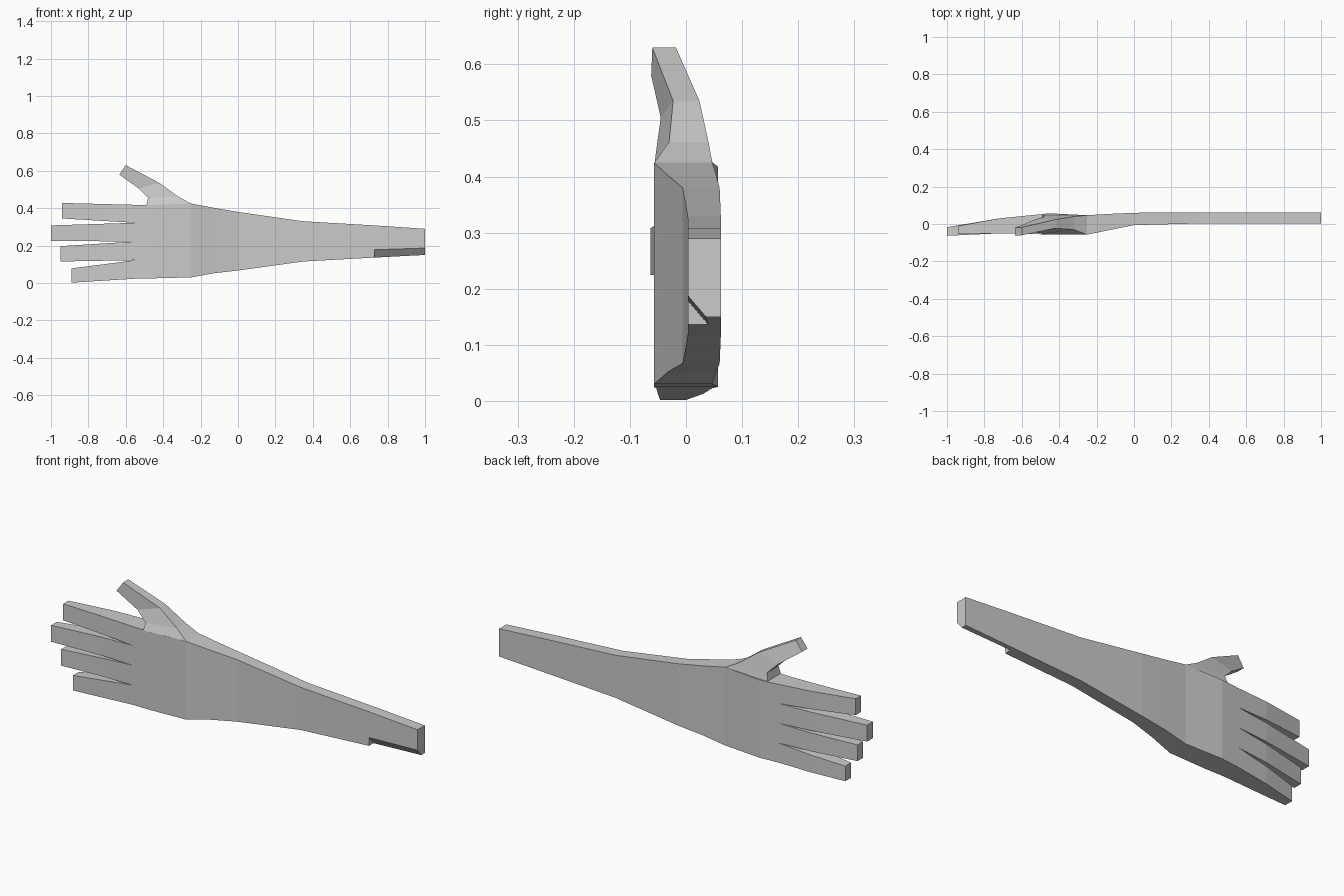
import bpy
import bmesh

cube = bpy.data.objects.get("Cube")
if cube:
    bpy.data.objects.remove(cube, do_unlink=True)

grey = bpy.data.materials.new("plain grey")
grey.use_nodes = True
colour = (0.6, 0.6, 0.6, 1)
grey.diffuse_color = colour
grey.node_tree.nodes["Principled BSDF"].inputs["Base Color"].default_value = colour


def loft(name, rings, cap_start=False, cap_end=False):
    """Skin a row of equal-sided rings into one flat-shaded part."""
    bm = bmesh.new()
    rows = [[bm.verts.new(p) for p in ring] for ring in rings]
    for a, b in zip(rows, rows[1:]):
        n = len(a)
        for i in range(n):
            j = (i + 1) % n
            bm.faces.new((a[i], a[j], b[j], b[i]))
    if cap_start:
        bm.faces.new(rows[0][::-1])
    if cap_end:
        bm.faces.new(rows[-1])
    bmesh.ops.recalc_face_normals(bm, faces=bm.faces)
    # Open roots: make sure the tip face points outwards
    if cap_end and not cap_start:
        tip = max(bm.faces, key=lambda f: sum(v in f.verts for v in rows[-1]))
        out = tip.calc_center_median() - sum((v.co for v in rows[-2]), tip.normal * 0) / len(rows[-2])
        if tip.normal.dot(out) < 0:
            bmesh.ops.reverse_faces(bm, faces=bm.faces)
    mesh = bpy.data.meshes.new(name)
    bm.to_mesh(mesh)
    bm.free()
    mesh.materials.append(grey)
    obj = bpy.data.objects.new(name, mesh)
    bpy.context.collection.objects.link(obj)
    return obj


def box_ring(x, low, high, front, back):
    return [(x, front, low), (x, front, high), (x, back, high), (x, back, low)]


def arm_ring(x, low, high, front, back, cut=0.0):
    """Section whose lower front corner can be cut away."""
    return [(x, front, low + cut), (x, front, high), (x, back, high),
            (x, back, low), (x, front + cut * 0.85, low)]


# Forearm and palm, from the elbow end to the finger roots
ROOT = -0.55
loft("forearm_and_palm", [arm_ring(*s) for s in (
    (1.0, 0.15, 0.29, 0.004, 0.062, 0.037),
    (0.73, 0.136, 0.308, 0.004, 0.062, 0.042),
    (0.728, 0.136, 0.308, 0.004, 0.062),
    (0.35, 0.115, 0.33, 0.003, 0.062),
    (0.0, 0.067, 0.38, -0.006, 0.06),
    (-0.13, 0.052, 0.402, -0.032, 0.054),
    (-0.25, 0.03, 0.425, -0.057, 0.047),
    (-0.45, 0.025, 0.418, -0.057, 0.057),
    (ROOT, 0.023, 0.418, -0.053, 0.047),
)], cap_start=True)

# Fingers share their root edges, so the gaps close to points
# name: root low, root high, tip x, tip low, tip high, tip front, tip back
fingers = {
    "index_finger": (0.322, 0.418, -0.94, 0.345, 0.428, -0.052, -0.01),
    "middle_finger": (0.222, 0.322, -1.0, 0.225, 0.308, -0.063, -0.017),
    "ring_finger": (0.122, 0.222, -0.95, 0.115, 0.197, -0.055, -0.012),
    "little_finger": (0.023, 0.122, -0.89, 0.002, 0.078, -0.046, 0.0),
}
for name, (low, high, tip, t_low, t_high, front, back) in fingers.items():
    x = -0.72
    t = (x - ROOT) / (tip - ROOT)
    loft(name, [
        box_ring(ROOT, low, high, -0.053, 0.047),
        box_ring(x, low + t * (t_low - low), high + t * (t_high - high), -0.05, 0.03),
        box_ring(tip, t_low, t_high, front, back),
    ], cap_end=True)


def thumb_ring(outer, inner):
    (ox, oz, of, ob), (ix, iz, jf, jb) = outer, inner
    return [(ox, of, oz), (ox, ob, oz), (ix, jb, iz), (ix, jf, iz)]


# Thumb, from the palm edge to the tip: x, z, front, back
loft("thumb", [thumb_ring(*s) for s in (
    ((-0.25, 0.424, -0.057, 0.047), (-0.49, 0.416, -0.057, 0.05)),
    ((-0.32, 0.462, -0.03, 0.04), (-0.48, 0.455, -0.052, 0.038)),
    ((-0.42, 0.535, -0.023, 0.024), (-0.53, 0.505, -0.045, 0.024)),
    ((-0.60, 0.63, -0.06, -0.018), (-0.635, 0.58, -0.062, -0.02)),
)], cap_end=True)
